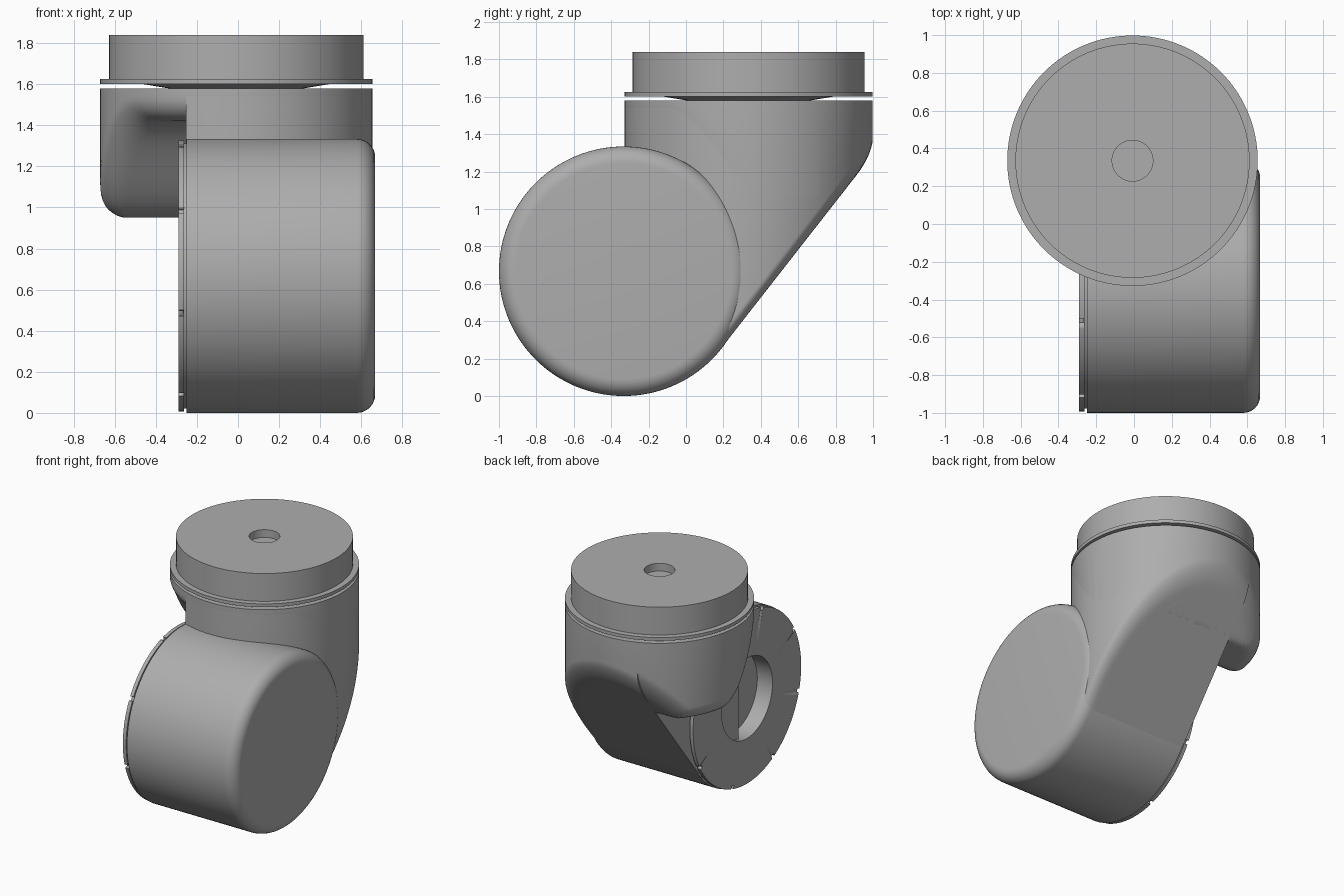
import bpy, bmesh
from math import sin, cos, pi, sqrt, radians
from mathutils import Vector, Matrix

cube = bpy.data.objects.get("Cube")
if cube:
    bpy.data.objects.remove(cube, do_unlink=True)

SEG = 128
AX, AY = -0.008, 0.335       # upright axis
HY, HZ, HR = -0.333, 0.667, 0.667   # sideways axis and radius
R = 0.663
TOP = 1.58

grey = bpy.data.materials.new("matte_grey")
grey.use_nodes = True
colour = (0.42, 0.42, 0.42, 1)
grey.diffuse_color = colour
grey.node_tree.nodes["Principled BSDF"].inputs["Base Color"].default_value = colour


def finish(name, bm):
    bmesh.ops.recalc_face_normals(bm, faces=bm.faces)
    me = bpy.data.meshes.new(name)
    bm.to_mesh(me)
    bm.free()
    me.materials.append(grey)
    me.shade_smooth()
    me.set_sharp_from_angle(angle=radians(32))
    ob = bpy.data.objects.new(name, me)
    bpy.context.collection.objects.link(ob)
    return ob


def skin(rings):
    """Bridge rings of points and cap both ends."""
    bm = bmesh.new()
    loops = [[bm.verts.new(p) for p in ring] for ring in rings]
    for a, b in zip(loops, loops[1:]):
        for i in range(SEG):
            j = (i + 1) % SEG
            bm.faces.new((a[i], a[j], b[j], b[i]))
    bm.faces.new(loops[0])
    bm.faces.new(loops[-1])
    return bm


def lathe(profile, sideways=False):
    """Turn (position, radius) pairs about the upright or sideways axis."""
    rings = []
    for h, r in profile:
        ring = []
        for i in range(SEG):
            u, v = r * cos(2 * pi * i / SEG), r * sin(2 * pi * i / SEG)
            ring.append((h, HY + u, HZ + v) if sideways else (AX + u, AY + v, h))
        rings.append(ring)
    return skin(rings)


def slant(y):
    """Underside: the lower drum curve running into its tangent plane."""
    if y < 0.19:
        return HZ - sqrt(max(0, 0.657 ** 2 - (y - HY) ** 2))
    return 0.257 + (y - 0.19) * 1.28


def lobe(y):
    """Underside of the overhang, stepping up to clear the drum."""
    t = min(1, max(0, (0.45 - y) / 0.55))
    return max(slant(y), 0.95 + 0.47 * t * t * (3 - 2 * t))


def column(underside, fillet):
    """Upright round column with a shaped, filleted underside."""
    steps = [(R - fillet * (1 - cos(a * pi / 16)), fillet * (1 - sin(a * pi / 16)))
             for a in range(9)]
    inner = R - fillet
    steps += [(inner * (1 - k / 24), 0) for k in range(1, 24)]
    dirs = [(cos(2 * pi * i / SEG), sin(2 * pi * i / SEG)) for i in range(SEG)]
    rings = [[(AX + R * c, AY + R * s, TOP) for c, s in dirs]]
    for r, lift in steps:
        rings.append([(AX + r * c, AY + r * s, underside(AY + r * s) + lift)
                      for c, s in dirs])
    return skin(rings)


# Overhanging upper housing
finish("upper_housing", column(lobe, 0.12))

# Web joining the upper housing to the drum, cut flat beside the flange
bm = column(slant, 0.08)
bmesh.ops.bisect_plane(bm, geom=bm.verts[:] + bm.edges[:] + bm.faces[:],
                       plane_co=(-0.252, 0, 0), plane_no=(1, 0, 0), clear_inner=True)
bmesh.ops.edgeloop_fill(bm, edges=[e for e in bm.edges if e.is_boundary])
finish("housing_web", bm)

# Sideways drum with a rounded outer end
F = 0.09
end = [(0.668 - F + F * sin(a * pi / 16), HR - F + F * cos(a * pi / 16)) for a in range(9)]
finish("drum", lathe([(-0.16, 0.02), (-0.16, 0.31), (-0.265, 0.31), (-0.265, 0.645),
                      (-0.25, 0.645), (-0.25, HR)] + end + [(0.668, 0.02)], True))

# Flange ring with eight rim notches
bm = lathe([(-0.262, 0.31), (-0.29, 0.31), (-0.29, 0.66), (-0.262, 0.66),
            (-0.262, 0.31)], True)
bmesh.ops.delete(bm, geom=[f for f in bm.faces if len(f.verts) > 4], context='FACES_ONLY')
bmesh.ops.remove_doubles(bm, verts=bm.verts, dist=1e-5)
flange = finish("flange_ring", bm)
bm = bmesh.new()
for k in range(8):
    turn = Matrix.Rotation(radians(16 + 45 * k), 4, 'X')
    place = Matrix.Translation((-0.28, HY, HZ)) @ turn @ Matrix.Translation((0, -0.66, 0))
    bmesh.ops.create_cube(bm, size=1, matrix=place @ Matrix.Diagonal((0.1, 0.05, 0.03, 1)))
cutter = finish("notch_cutter", bm)
cutter.hide_render = True
cutter.hide_set(True)
cut = flange.modifiers.new("notches", 'BOOLEAN')
cut.operation = 'DIFFERENCE'
cut.solver = 'EXACT'
cut.object = cutter

# Top cap: shallow cone, thin rim, plain collar and centre hole
finish("top_cap", lathe([(1.575, 0.02), (1.575, 0.3), (1.6, 0.45), (1.6, R), (1.625, R),
                         (1.625, 0.62), (1.84, 0.62), (1.84, 0.108), (1.78, 0.108),
                         (1.78, 0.02)]))
